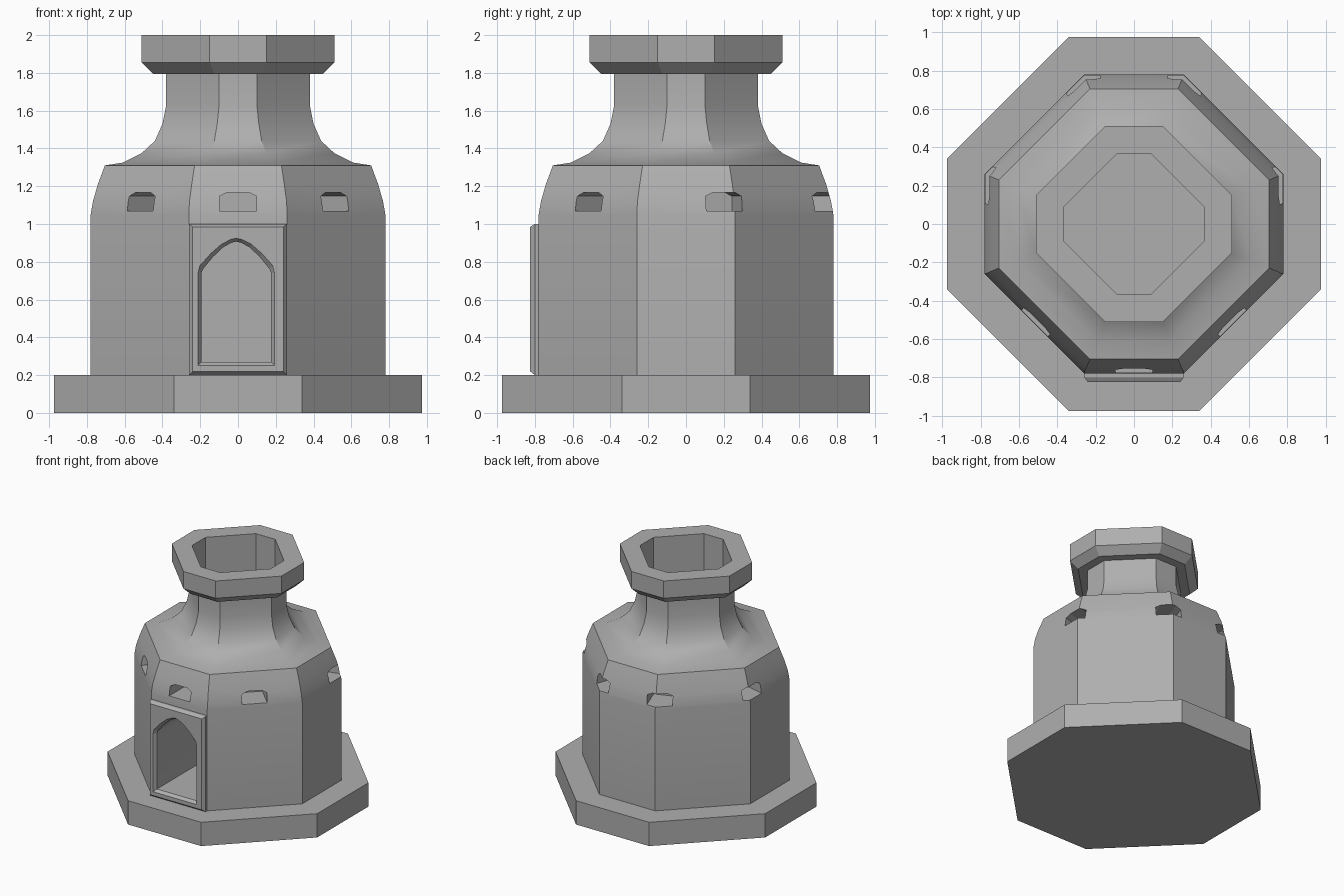
import bpy, bmesh
from math import radians
from mathutils import Matrix

if "Cube" in bpy.data.objects:
    bpy.data.objects.remove(bpy.data.objects["Cube"])


def loft(name, rings):
    """Skin a list of equal-length point rings and close both ends."""
    bm = bmesh.new()
    loops = [[bm.verts.new(p) for p in r] for r in rings]
    n = len(loops[0])
    for a, b in zip(loops, loops[1:]):
        for i in range(n):
            j = (i + 1) % n
            bm.faces.new((a[i], a[j], b[j], b[i]))
    bm.faces.new(loops[0][::-1])
    bm.faces.new(loops[-1])
    bmesh.ops.recalc_face_normals(bm, faces=bm.faces)
    me = bpy.data.meshes.new(name)
    bm.to_mesh(me)
    bm.free()
    me.materials.append(stone)
    ob = bpy.data.objects.new(name, me)
    bpy.context.collection.objects.link(ob)
    return ob


def octagon(h, s, z):
    return [(x, y, z) for x, y in ((h, -s), (h, s), (s, h), (-s, h),
                                   (-h, s), (-h, -s), (-s, -h), (s, -h))]


def arch(w, y, grow=0.0):
    half = [(w, .27 - grow), (w, .74), (.95 * w, .762 + grow),
            (.67 * w, .825 + grow), (.39 * w, .875 + grow), (.15 * w, .9 + grow)]
    pts = half + [(0, .907 + grow)] + [(-x, z) for x, z in reversed(half)]
    return [(x - .009, y, z) for x, z in pts]


def rect(w, z0, z1, y):
    return [(-w, y, z0), (w, y, z0), (w, y, z1), (-w, y, z1)]


def select(ob):
    bpy.ops.object.select_all(action='DESELECT')
    ob.select_set(True)
    bpy.context.view_layer.objects.active = ob


def cut(ob, cutter):
    cutter.hide_render = True
    m = ob.modifiers.new("cut", 'BOOLEAN')
    m.operation = 'DIFFERENCE'
    m.solver = 'EXACT'
    m.object = cutter
    select(ob)
    bpy.ops.object.modifier_apply(modifier=m.name)


# mid-grey stone
stone = bpy.data.materials.new("stone")
stone.diffuse_color = (.43, .43, .43, 1)
stone.use_nodes = True
stone.node_tree.nodes["Principled BSDF"].inputs["Base Color"].default_value = stone.diffuse_color

# base slab
base = loft("base_slab", [octagon(.975, .34, 0), octagon(.975, .34, .2)])

# tower: body, shoulder, neck, cap and flue in one profile
profile = [(.78, .26, .19), (.78, .26, 1.05), (.768, .257, 1.12),
           (.742, .245, 1.21), (.705, .23, 1.31),
           (.61, .19, 1.325), (.51, .15, 1.375), (.44, .125, 1.44),
           (.40, .11, 1.53), (.38, .10, 1.63), (.38, .10, 1.795),
           (.45, .125, 1.795), (.51, .15, 1.855), (.51, .15, 2.0),
           (.365, .09, 2.0), (.365, .09, 1.4)]
tower = loft("tower", [octagon(*p) for p in profile])

# raised door frame with bevelled border
frame = loft("door_frame", [rect(.26, .2, 1.0, -.76), rect(.26, .2, 1.0, -.80),
                            rect(.24, .22, .985, -.825)])

# arched doorway with chamfered mouth
door = loft("doorway_cutter", [arch(.205, -.9, .02), arch(.205, -.828, .02),
                               arch(.185, -.80), arch(.185, -.1)])
cut(tower, door)
cut(frame, door)
cutters = [door]

# vent slots around the shoulder
for ang, depth in ((0, .56), (45, .52), (-45, .52), (105, .58),
                   (-105, .58), (160, .59), (-160, .59)):
    shape = [(-.097, 1.07), (.097, 1.07), (.097, 1.147), (.055, 1.168),
             (-.055, 1.168), (-.097, 1.147)]
    c = loft("slot_cutter", [[(x, y, z) for x, z in shape] for y in (-1, -depth)])
    c.data.transform(Matrix.Rotation(radians(ang), 4, 'Z'))
    cut(tower, c)
    cutters.append(c)

for c in cutters:
    bpy.data.objects.remove(c)

select(tower)
bpy.ops.object.shade_smooth_by_angle(angle=radians(25))
